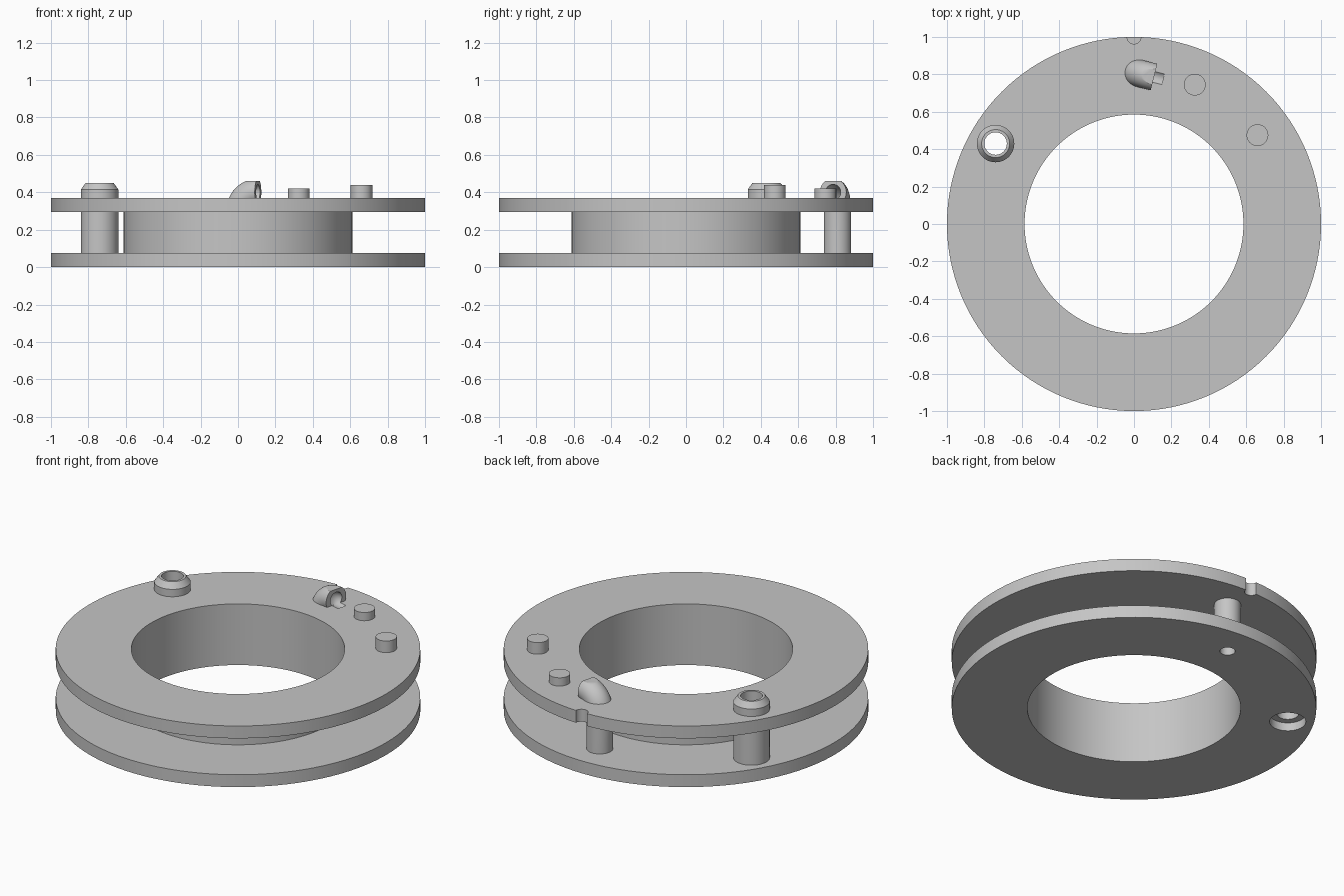
import bpy, bmesh, math
from mathutils import Vector, Matrix

old = bpy.data.objects.get("Cube")
if old:
    bpy.data.objects.remove(old, do_unlink=True)

# One plain grey for everything
grey = bpy.data.materials.new("plain_grey")
grey.use_nodes = True
colour = (0.56, 0.56, 0.56, 1)
grey.diffuse_color = colour
grey.node_tree.nodes["Principled BSDF"].inputs["Base Color"].default_value = colour


def make(name, bm):
    bmesh.ops.recalc_face_normals(bm, faces=bm.faces)
    mesh = bpy.data.meshes.new(name)
    bm.to_mesh(mesh)
    bm.free()
    mesh.materials.append(grey)
    ob = bpy.data.objects.new(name, mesh)
    bpy.context.collection.objects.link(ob)
    return ob


def loft(bm, rings, closed):
    """Skin a list of vertex rings; join last to first, or cap both ends."""
    n = len(rings[0])
    pairs = list(zip(rings, rings[1:]))
    if closed:
        pairs.append((rings[-1], rings[0]))
    for a, b in pairs:
        for i in range(n):
            j = (i + 1) % n
            bm.faces.new((a[i], a[j], b[j], b[i]))
    if not closed:
        bm.faces.new(rings[0])
        bm.faces.new(rings[-1])


def lathe(name, profile, x=0, y=0, seg=48, closed=True):
    """Turn a (radius, height) profile round a vertical axis."""
    bm = bmesh.new()
    angles = [math.tau * i / seg for i in range(seg)]
    rings = [[bm.verts.new((x + r * math.cos(a), y + r * math.sin(a), z)) for a in angles]
             for r, z in profile]
    loft(bm, rings, closed)
    return make(name, bm)


def rod(name, r, z0, z1, x, y):
    return lathe(name, [(r, z0), (r, z1)], x, y, closed=False)


def cut(ob, *cutters):
    bpy.context.view_layer.objects.active = ob
    for c in cutters:
        m = ob.modifiers.new("cut", "BOOLEAN")
        m.operation, m.solver, m.object = "DIFFERENCE", "EXACT", c
        bpy.ops.object.modifier_apply(modifier=m.name)


# Main dimensions
BORE, HUB, RIM = 0.585, 0.612, 1.0
LOW_TOP, UP_BOTTOM, TOP = 0.075, 0.295, 0.37
PORT = (-0.74, 0.43)
NOZZLE = Vector((0.01, 0.81, 0))


def ring(name, r, z0, z1):
    return lathe(name, [(BORE, z0), (r, z0), (r, z1), (BORE, z1)], seg=128)


lower_flange = ring("lower_flange", RIM, 0, LOW_TOP)
upper_flange = ring("upper_flange", RIM, UP_BOTTOM, TOP)
hub = ring("hub", HUB, LOW_TOP, UP_BOTTOM)

# Chamfered through tube, recessed at the bottom
port_tube = lathe("port_tube", [(0.06, 0.05), (0.1, 0.05), (0.1, 0.415),
                                (0.075, 0.45), (0.06, 0.45)], *PORT)

# Locating pins
tall_pin = rod("tall_pin", 0.058, TOP, 0.44, 0.66, 0.475)
short_pin = rod("short_pin", 0.058, TOP, 0.42, 0.325, 0.745)


def elbow(name, r, start, extra, ceiling=None):
    """Pipe that rises, bends a quarter turn and is trimmed flat on top."""
    bend, z0, steps, seg = 0.1, 0.30, 16, 40
    path = [(0, start, 0)]
    for i in range(steps + 1):
        t = math.pi / 2 * i / steps
        path.append((bend - bend * math.cos(t), z0 + bend * math.sin(t), t))
    if extra:
        path.append((bend + extra, z0 + bend, math.pi / 2))
    bm = bmesh.new()
    rings = []
    for px, pz, t in path:
        across = Vector((math.cos(t), 0, -math.sin(t)))
        rings.append([bm.verts.new(Vector((px, 0, pz)) + r * (
            across * math.cos(a) + Vector((0, math.sin(a), 0))))
            for a in (math.tau * k / seg for k in range(seg))])
    loft(bm, rings, False)
    if ceiling:
        geom = bm.verts[:] + bm.edges[:] + bm.faces[:]
        bmesh.ops.bisect_plane(bm, geom=geom, plane_co=(0, 0, ceiling),
                               plane_no=(0, 0, 1), clear_outer=True)
        bmesh.ops.holes_fill(bm, edges=[e for e in bm.edges if e.is_boundary])
    turn = Matrix.Translation(NOZZLE) @ Matrix.Rotation(math.radians(-14), 4, "Z")
    bmesh.ops.transform(bm, matrix=turn, verts=bm.verts)
    return make(name, bm)


nozzle = elbow("nozzle", 0.073, 0.07, 0, 0.46)

# Holes and rim notch
nozzle_bore = elbow("nozzle_bore_cutter", 0.042, -0.05, 0.05)
port_hole = rod("port_hole_cutter", 0.0995, -0.1, 0.6, *PORT)
notch = rod("notch_cutter", 0.037, 0.2, 0.5, 0, RIM)
cut(nozzle, nozzle_bore)
cut(lower_flange, nozzle_bore, port_hole)
cut(upper_flange, nozzle_bore, port_hole, notch)
for helper in (nozzle_bore, port_hole, notch):
    bpy.data.objects.remove(helper, do_unlink=True)

# Smooth round walls, crisp edges
bpy.ops.object.select_all(action="DESELECT")
for ob in (lower_flange, upper_flange, hub, port_tube, tall_pin, short_pin, nozzle):
    ob.select_set(True)
    bpy.context.view_layer.objects.active = ob
bpy.ops.object.shade_smooth_by_angle(angle=math.radians(30))
